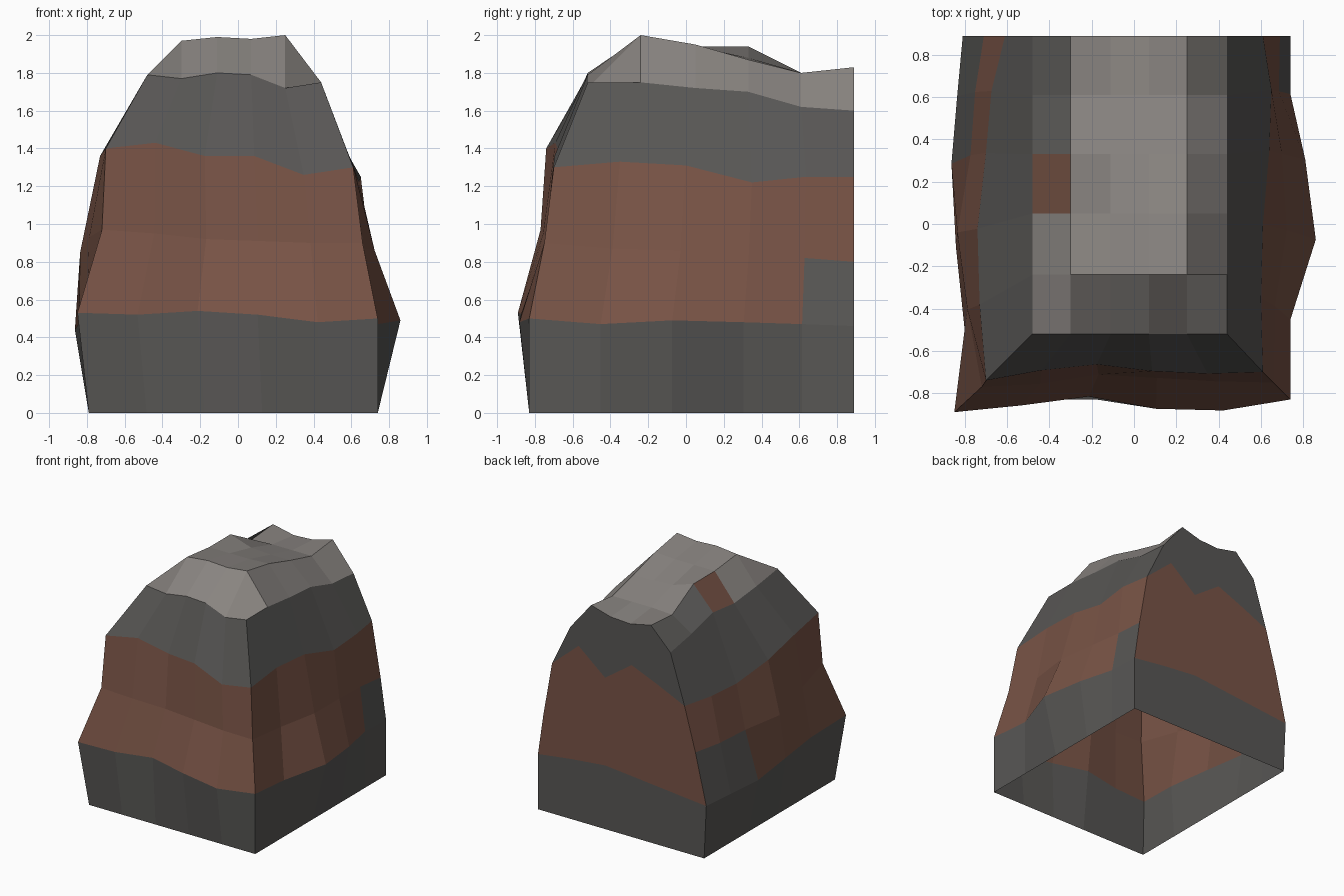
import bpy
import bmesh
from mathutils import Vector

default_cube = bpy.data.objects.get("Cube")
if default_cube:
    bpy.data.objects.remove(default_cube, do_unlink=True)

SEGMENTS = 5
UNIT = 0.01  # measurements below are in hundredths


def make_material(name, colour):
    material = bpy.data.materials.new(name)
    material.use_nodes = True
    rgba = (*colour, 1.0)
    material.diffuse_color = rgba
    material.node_tree.nodes["Principled BSDF"].inputs["Base Color"].default_value = rgba
    return material


materials = [
    make_material("dark grey stone", (0.098, 0.095, 0.091)),
    make_material("red brown stone", (0.19, 0.088, 0.061)),
    make_material("light grey stone", (0.25, 0.232, 0.218)),
]
DARK, BROWN, LIGHT = range(len(materials))

# Each side of a ring: spacing of its columns and outward direction
EVEN = (0, 0.2, 0.4, 0.6, 0.8)
FRONT_TO_BACK = (0, 0.22, 0.44, 0.66, 0.84)
BACK_TO_FRONT = (0, 0.16, 0.34, 0.56, 0.78)
SIDES = (
    (EVEN, Vector((0, -1))),
    (FRONT_TO_BACK, Vector((1, 0))),
    (EVEN, Vector((0, 1))),
    (BACK_TO_FRONT, Vector((-1, 0))),
)
FLAT = (0, 0, 0, 0, 0)


def ring(bm, corners, heights, bulges):
    """Ring of vertices: front, right, back, left, bulged outward per column."""
    verts = []
    for side, (steps, outward) in enumerate(SIDES):
        start = Vector(corners[side])
        end = Vector(corners[(side + 1) % len(corners)])
        for step, height, bulge in zip(steps, heights[side], bulges[side]):
            flat = start.lerp(end, step) + outward * bulge
            verts.append(bm.verts.new(Vector((flat.x, flat.y, height)) * UNIT))
    return verts


bm = bmesh.new()

# Foot of the rock
rings = [ring(bm, [(-79, -83), (74, -83), (74, 89), (-79, 89)],
              [FLAT] * len(SIDES), [FLAT] * len(SIDES))]

# Widest ledge
rings.append(ring(
    bm, [(-85, -89), (74, -83), (74, 89), (-81, 89)],
    [(53, 52, 54, 52, 48), (50, 47, 49, 48, 47), (46, 50, 53, 50, 47), (44, 44, 44, 47, 48)],
    [(0, -2, -5, 2, 4), (0, 0, 12, 7, 0), FLAT, (0, 2, 4, 1, -4)]))

# Waist
rings.append(ring(
    bm, [(-72, -77), (66, -75), (69, 89), (-71, 89)],
    [(97, 95, 92, 91, 90), (90, 87, 86, 84, 82), (80, 83, 84, 85, 86), (86, 85, 85, 85, 93)],
    [(0, -1, -5, -3, -1), (0, 0, 5, 2, 0), FLAT, (0, 4, 6, 12, 7)]))

# Shoulder
rings.append(ring(
    bm, [(-70, -74), (61, -70), (61, 89), (-61, 89)],
    [(140, 143, 136, 136, 126), (130, 133, 131, 122, 125),
     (125, 146, 126, 143, 133), (122, 122, 122, 129, 136)],
    [(0, -4, -6, -2, 0), (0, -1, 0, 3, 4), FLAT, (0, 5, 6, 8, 5)]))

# Crown: rows of heights from front to back
crown_x = (-48, -30, -11, 7, 25, 44)
crown_y = (-52, -24, 5, 33, 61, 89)
crown_heights = (
    (179, 177, 180, 179, 172, 175),
    (175, 197, 199, 198, 200, 175),
    (172, 194, 194, 194, 195, 172),
    (175, 194, 188, 187, 187, 170),
    (168, 179, 180, 180, 180, 162),
    (163, 181, 177, 178, 183, 160),
)
crown = [
    [bm.verts.new(Vector((x, y, z)) * UNIT) for x, z in zip(crown_x, heights)]
    for y, heights in zip(crown_y, crown_heights)
]

# Border of the crown in the same order as the rings
last = SEGMENTS
rings.append(
    [crown[0][i] for i in range(last)]
    + [crown[i][last] for i in range(last)]
    + [crown[last][last - i] for i in range(last)]
    + [crown[last - i][0] for i in range(last)])


def band_colour(band, column):
    """Brown middle bands with grey patches near the back corners."""
    near_back = column in (9, 15, 16)
    if band == 2 or (band == 1 and not near_back):
        return BROWN
    return DARK


def crown_colour(row, column):
    """Light top with a darker stretch along one edge."""
    if column == 0 and row == 2:
        return BROWN
    if column == 0 and row > 2:
        return DARK
    return LIGHT


# Walls between neighbouring rings; the underside stays open
for band, (lower, upper) in enumerate(zip(rings, rings[1:])):
    for column in range(len(lower)):
        following = (column + 1) % len(lower)
        face = bm.faces.new((lower[column], lower[following],
                             upper[following], upper[column]))
        face.material_index = band_colour(band, column)

# Crown faces
for row in range(SEGMENTS):
    for column in range(SEGMENTS):
        face = bm.faces.new((crown[row][column], crown[row][column + 1],
                             crown[row + 1][column + 1], crown[row + 1][column]))
        face.material_index = crown_colour(row, column)

mesh = bpy.data.meshes.new("rock")
bm.to_mesh(mesh)
bm.free()
for material in materials:
    mesh.materials.append(material)
rock = bpy.data.objects.new("rock", mesh)
bpy.context.scene.collection.objects.link(rock)
